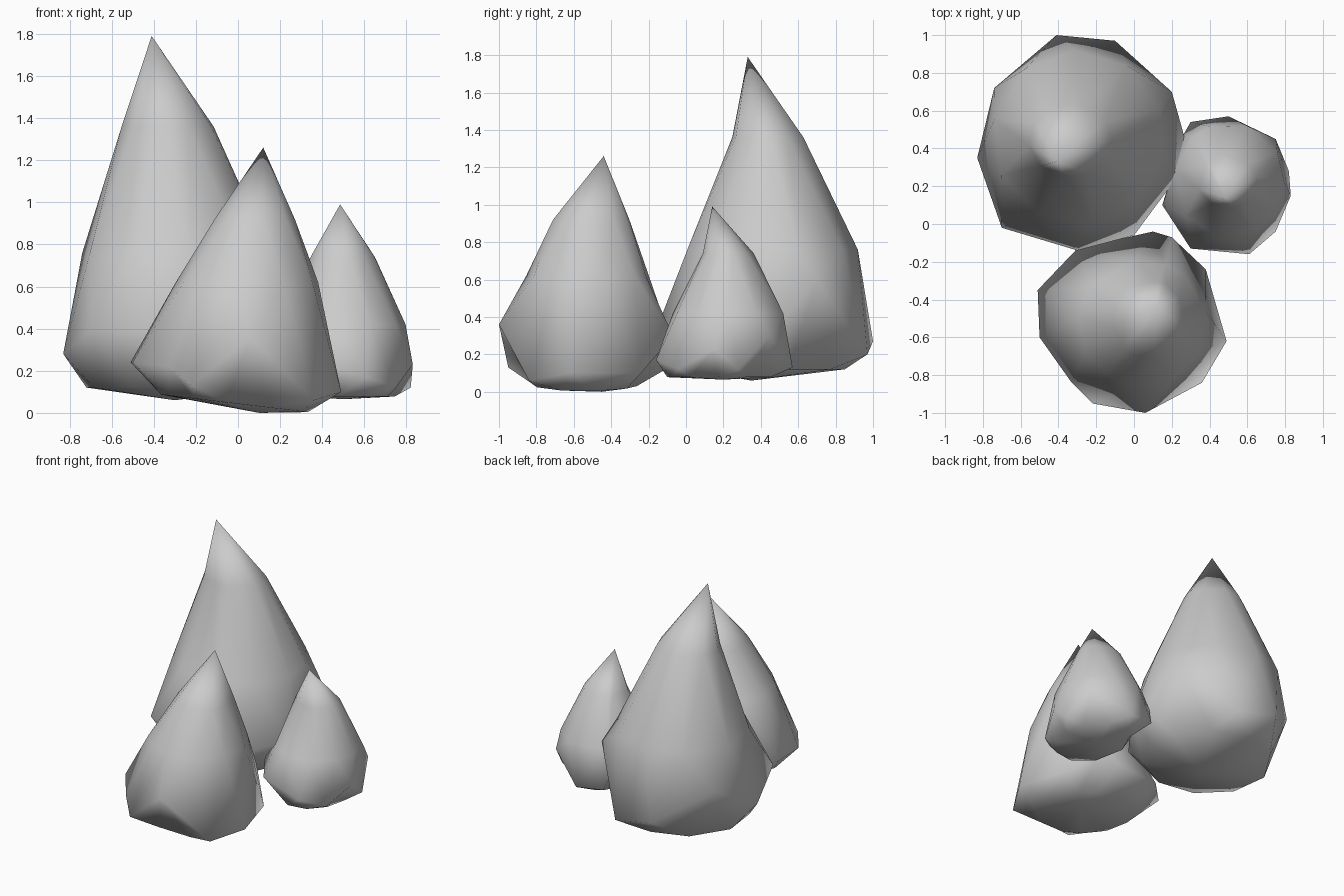
import bpy
import bmesh
from math import cos, sin, atan2

cube = bpy.data.objects.get("Cube")
if cube:
    bpy.data.objects.remove(cube, do_unlink=True)

stone = bpy.data.materials.new("pale grey stone")
stone.use_nodes = True
colour = (0.6, 0.6, 0.6, 1)
stone.diffuse_color = colour
stone.node_tree.nodes["Principled BSDF"].inputs["Base Color"].default_value = colour


def oval_ring(angles, x_min, x_max, y_min, y_max, z, tilt=0):
    """Oval ring filling the given bounds, leaning along x by the tilt."""
    cx, cy = (x_min + x_max) / 2, (y_min + y_max) / 2
    rx, ry = (x_max - x_min) / 2 * 1.02, (y_max - y_min) / 2 * 1.02
    return [(cx + rx * cos(a), cy + ry * sin(a), z + tilt * rx * cos(a)) for a in angles]


def make_spike(name, tip, shoulder, middle, corners, foot, base):
    """Pointed boulder: oval rings above and below a rough ring of corners."""
    count = len(corners)
    cx = sum(p[0] for p in corners) / count
    cy = sum(p[1] for p in corners) / count
    # Directions of the corners and of the midpoints between them
    direct, between = [], []
    for i, p in enumerate(corners):
        q = corners[(i + 1) % count]
        direct.append(atan2(p[1] - cy, p[0] - cx))
        between.append(atan2((p[1] + q[1]) / 2 - cy, (p[0] + q[0]) / 2 - cx))
    previous = between[-1:] + between[:-1]
    levels = [oval_ring(direct[-1:] + direct[:-1], *shoulder),
              oval_ring(previous, *middle), corners, oval_ring(between, *foot)]

    bm = bmesh.new()
    loops = [[bm.verts.new(p) for p in level] for level in levels]
    top, bottom = bm.verts.new(tip), bm.verts.new(base)
    for i in range(count):
        j = (i + 1) % count
        bm.faces.new((top, loops[0][i], loops[0][j]))
        bm.faces.new((bottom, loops[-1][j], loops[-1][i]))
        for upper, lower in zip(loops, loops[1:]):
            bm.faces.new((upper[i], lower[i], upper[j]))
            bm.faces.new((upper[j], lower[i], lower[j]))
    bmesh.ops.recalc_face_normals(bm, faces=bm.faces)
    for face in bm.faces:
        face.smooth = True
    mesh = bpy.data.meshes.new(name)
    bm.to_mesh(mesh)
    bm.free()
    mesh.materials.append(stone)
    obj = bpy.data.objects.new(name, mesh)
    bpy.context.collection.objects.link(obj)


# Tall spike at the back
make_spike(
    "tall_back_spike", (-0.41, 0.33, 1.79),
    (-0.55, -0.12, 0.25, 0.63, 1.36), (-0.74, 0.15, 0.01, 0.91, 0.76),
    [(0.27, 0.45, 0.3), (0.2, 0.7, 0.6), (-0.1, 0.97, 0.2), (-0.41, 1, 0.27),
     (-0.74, 0.72, 0.48), (-0.83, 0.35, 0.28), (-0.7, -0.02, 0.39),
     (-0.3, -0.14, 0.38), (0, -0.06, 0.3), (0.23, 0.25, 0.35)],
    (-0.72, 0.14, 0, 0.84, 0.12), (-0.3, 0.35, 0.06))

# Middle spike at the front
make_spike(
    "front_spike", (0.12, -0.44, 1.26),
    (-0.11, 0.27, -0.71, -0.3, 0.92), (-0.29, 0.38, -0.85, -0.2, 0.62),
    [(0.38, -0.24, 0.1), (0.2, -0.07, 0.3), (0.1, -0.04, 0.16), (-0.3, -0.13, 0.2),
     (-0.51, -0.35, 0.24), (-0.5, -0.6, 0.24), (-0.33, -0.84, 0.22),
     (-0.22, -0.95, 0.13), (0.06, -1, 0.36), (0.36, -0.84, 0.06), (0.49, -0.62, 0.1)],
    (-0.36, 0.33, -0.83, -0.25, 0.045, -0.12), (0.1, -0.45, 0))

# Small spike at the side
make_spike(
    "small_side_spike", (0.485, 0.14, 0.99),
    (0.34, 0.65, 0.09, 0.36, 0.74), (0.22, 0.79, -0.07, 0.53, 0.42),
    [(0.83, 0.15, 0.23), (0.82, 0.28, 0.12), (0.75, 0.45, 0.3), (0.5, 0.57, 0.13),
     (0.3, 0.54, 0.15), (0.26, 0.47, 0.3), (0.15, 0.1, 0.27), (0.3, -0.13, 0.25),
     (0.61, -0.16, 0.17), (0.75, -0.04, 0.12)],
    (0.3, 0.74, -0.1, 0.46, 0.078), (0.5, 0.2, 0.065))
